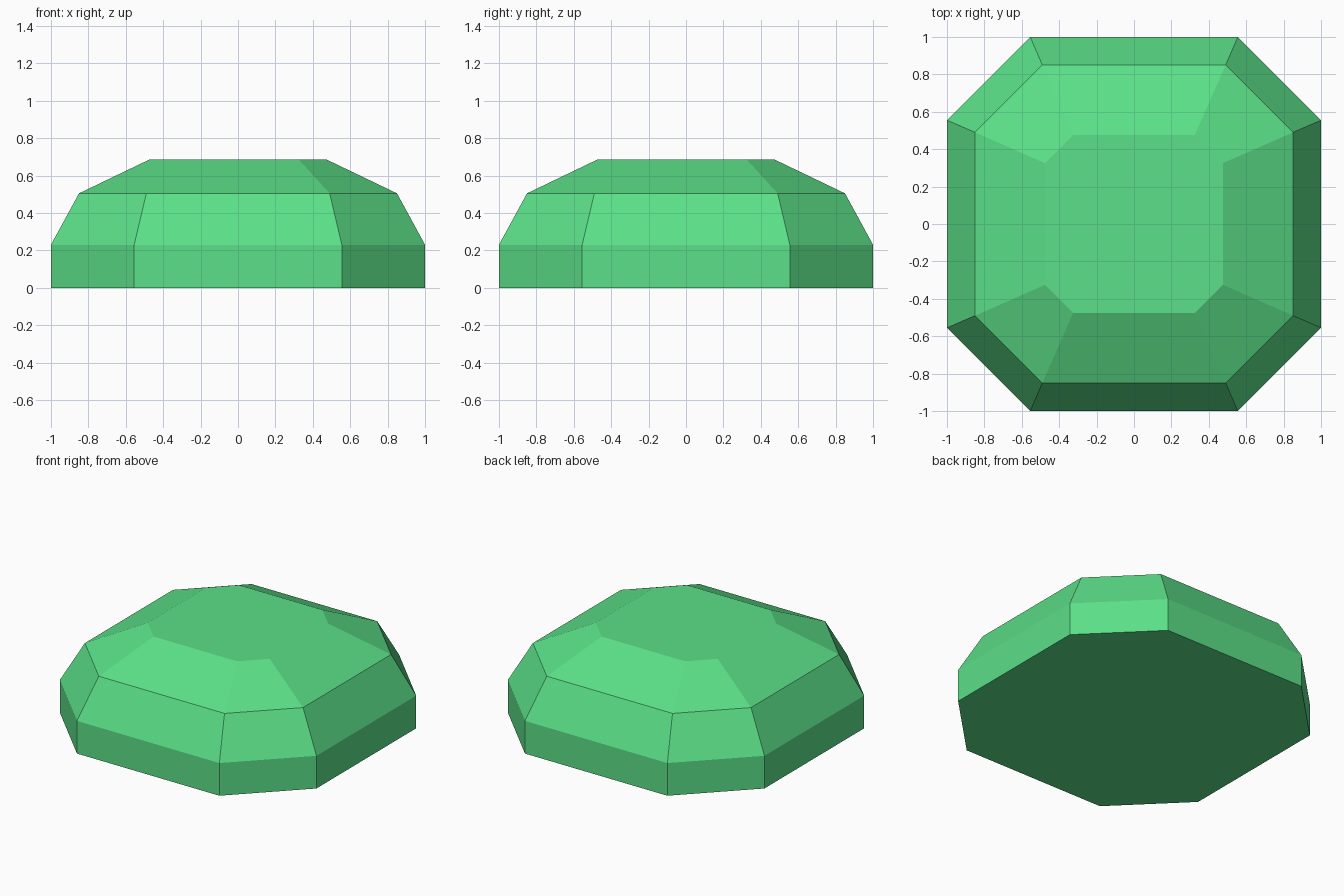
import bpy, bmesh

if "Cube" in bpy.data.objects:
    bpy.data.objects.remove(bpy.data.objects["Cube"])

# Flat green for the whole stone
green = bpy.data.materials.new("gem_green")
green.diffuse_color = (0.105, 0.745, 0.246, 1.0)
green.use_nodes = True
green.node_tree.nodes["Principled BSDF"].inputs["Base Color"].default_value = green.diffuse_color


def octagon(bm, half, flat, z):
    """Chamfered square ring: half = half width, flat = half length of the straight sides."""
    pts = [(half, -flat), (half, flat), (flat, half), (-flat, half),
           (-half, flat), (-half, -flat), (-flat, -half), (flat, -half)]
    return [bm.verts.new((x, y, z)) for x, y in pts]


# Step-cut gem: girdle, lower crown, upper crown, table
profile = [(1.0, 0.555, 0.0), (1.0, 0.555, 0.23), (0.85, 0.49, 0.505), (0.475, 0.325, 0.685)]
bm = bmesh.new()
rings = [octagon(bm, *p) for p in profile]
for low, high in zip(rings, rings[1:]):
    for i in range(8):
        j = (i + 1) % 8
        bm.faces.new((low[i], low[j], high[j], high[i]))
bm.faces.new(rings[-1])
bm.faces.new(rings[0][::-1])
bmesh.ops.recalc_face_normals(bm, faces=bm.faces)

mesh = bpy.data.meshes.new("cut_gem")
bm.to_mesh(mesh)
bm.free()
mesh.materials.append(green)
bpy.context.collection.objects.link(bpy.data.objects.new("cut_gem", mesh))
